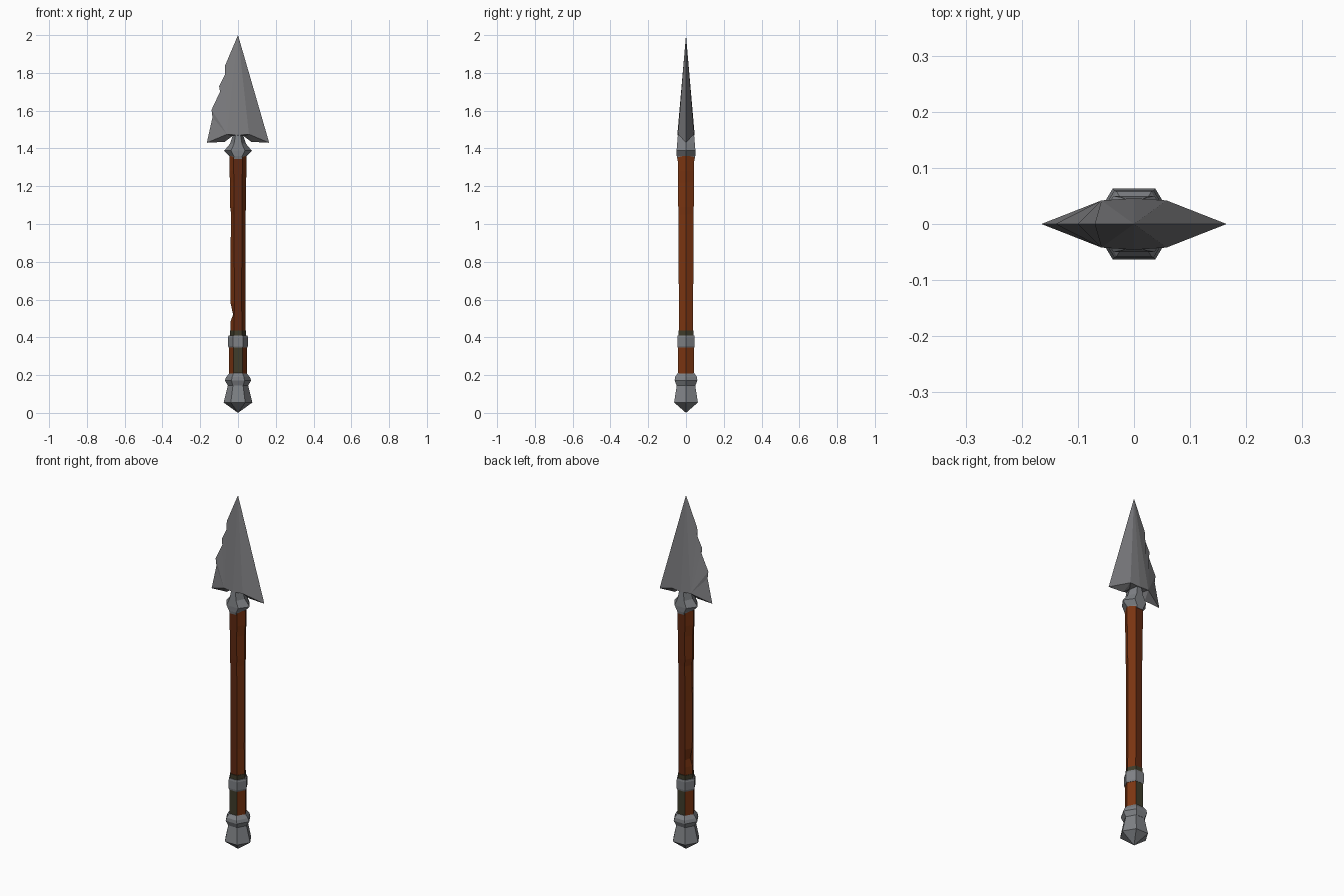
import bpy, bmesh, math

if "Cube" in bpy.data.objects:
    bpy.data.objects.remove(bpy.data.objects["Cube"])

def material(name, rgb):
    m = bpy.data.materials.new(name)
    m.diffuse_color = (*rgb, 1)
    m.use_nodes = True
    m.node_tree.nodes["Principled BSDF"].inputs["Base Color"].default_value = m.diffuse_color
    return m

STEEL = material("steel", (0.20, 0.20, 0.21))
FITTING = material("fitting steel", (0.21, 0.22, 0.235))
WOOD = material("wood", (0.20, 0.036, 0.006))
DARK_WOOD = material("dark wood", (0.115, 0.022, 0.006))
WRAP = material("dark wrap", (0.05, 0.045, 0.024))

def finish(name, bm, mats):
    bmesh.ops.recalc_face_normals(bm, faces=bm.faces[:])
    me = bpy.data.meshes.new(name)
    bm.to_mesh(me)
    bm.free()
    for m in mats:
        me.materials.append(m)
    ob = bpy.data.objects.new(name, me)
    bpy.context.collection.objects.link(ob)
    return ob

def hex_loft(name, rings, mats, dents=None):
    """Six-sided loft; ring = (z, half width x, half depth y). Corners on the x axis."""
    bm = bmesh.new()
    loops = []
    for z, rx, ry in rings:
        loop = []
        for k in range(6):
            a = k * math.pi / 3
            x = rx * math.cos(a)
            if dents and k == 3:
                x += dents.get(z, 0)
            loop.append(bm.verts.new((x, ry * math.sin(a) / math.sin(math.pi / 3), z)))
        loops.append(loop)
    for a, b in zip(loops, loops[1:]):
        for k in range(6):
            n = (k + 1) % 6
            bm.faces.new((a[k], a[n], b[n], b[k]))
    bm.faces.new(loops[0][::-1])
    bm.faces.new(loops[-1])
    bmesh.ops.remove_doubles(bm, verts=bm.verts[:], dist=0.0005)
    return finish(name, bm, mats)

def paint_front_back(ob):
    """Second material on the faces looking straight forward or back."""
    for p in ob.data.polygons:
        p.material_index = 1 if abs(p.normal.y) > 0.9 else 0

# Shaft with chipped left edge
shaft = hex_loft("shaft", [
    (0.43, 0.041, 0.038), (0.48, 0.041, 0.038), (0.52, 0.040, 0.038), (0.58, 0.039, 0.038),
    (0.85, 0.040, 0.039), (1.05, 0.040, 0.040), (1.09, 0.042, 0.041),
    (1.22, 0.042, 0.042), (1.28, 0.046, 0.043), (1.36, 0.046, 0.044)],
    [WOOD, DARK_WOOD], {0.52: 0.014, 1.05: 0.004})
paint_front_back(shaft)

# Grip, wrapped on front and back
grip = hex_loft("grip", [(0.19, 0.047, 0.043), (0.36, 0.047, 0.043)], [WOOD, WRAP])
paint_front_back(grip)
hex_loft("grip_binding", [(0.40, 0.043, 0.041), (0.435, 0.043, 0.041)], [WRAP])

# Metal fittings
hex_loft("grip_ring", [(0.345, 0.049, 0.044), (0.355, 0.053, 0.046),
                       (0.40, 0.053, 0.046), (0.41, 0.049, 0.044)], [FITTING])
hex_loft("pommel", [(0.0, 0.0001, 0.0001), (0.055, 0.076, 0.063), (0.15, 0.052, 0.048)], [FITTING])
hex_loft("pommel_collar", [(0.145, 0.054, 0.050), (0.172, 0.070, 0.060),
                           (0.19, 0.062, 0.058), (0.21, 0.046, 0.044)], [FITTING])
hex_loft("head_collar", [(1.345, 0.040, 0.046), (1.36, 0.045, 0.049), (1.388, 0.073, 0.050),
                         (1.425, 0.042, 0.047), (1.47, 0.027, 0.043)], [FITTING])

# Blade: flat outline joined to raised ridge points on both sides
right = [(0.03, 1.465), (0.07, 1.435), (0.165, 1.43), (0, 2.0)]
left = [(0, 2.0), (-0.07, 1.835), (-0.06, 1.81), (-0.10, 1.73), (-0.088, 1.715),
        (-0.14, 1.605), (-0.135, 1.565), (-0.165, 1.43), (-0.07, 1.435), (-0.03, 1.465)]
bm = bmesh.new()
rim = {p: bm.verts.new((p[0], 0, p[1])) for p in right + left}
for s in (-1, 1):
    mid = bm.verts.new((0, s * 0.046, 1.47))
    for pts, x in ((right, 0.058), (left, -0.058)):
        ridge = bm.verts.new((x, s * 0.042, 1.475))
        for p, q in zip(pts, pts[1:]):
            bm.faces.new((rim[p], rim[q], ridge))
        root = pts[0] if x > 0 else pts[-1]
        bm.faces.new((ridge, rim[(0, 2.0)], mid))
        bm.faces.new((ridge, rim[root], mid))
    bm.faces.new((rim[right[0]], rim[left[-1]], mid))
finish("blade", bm, [STEEL])
